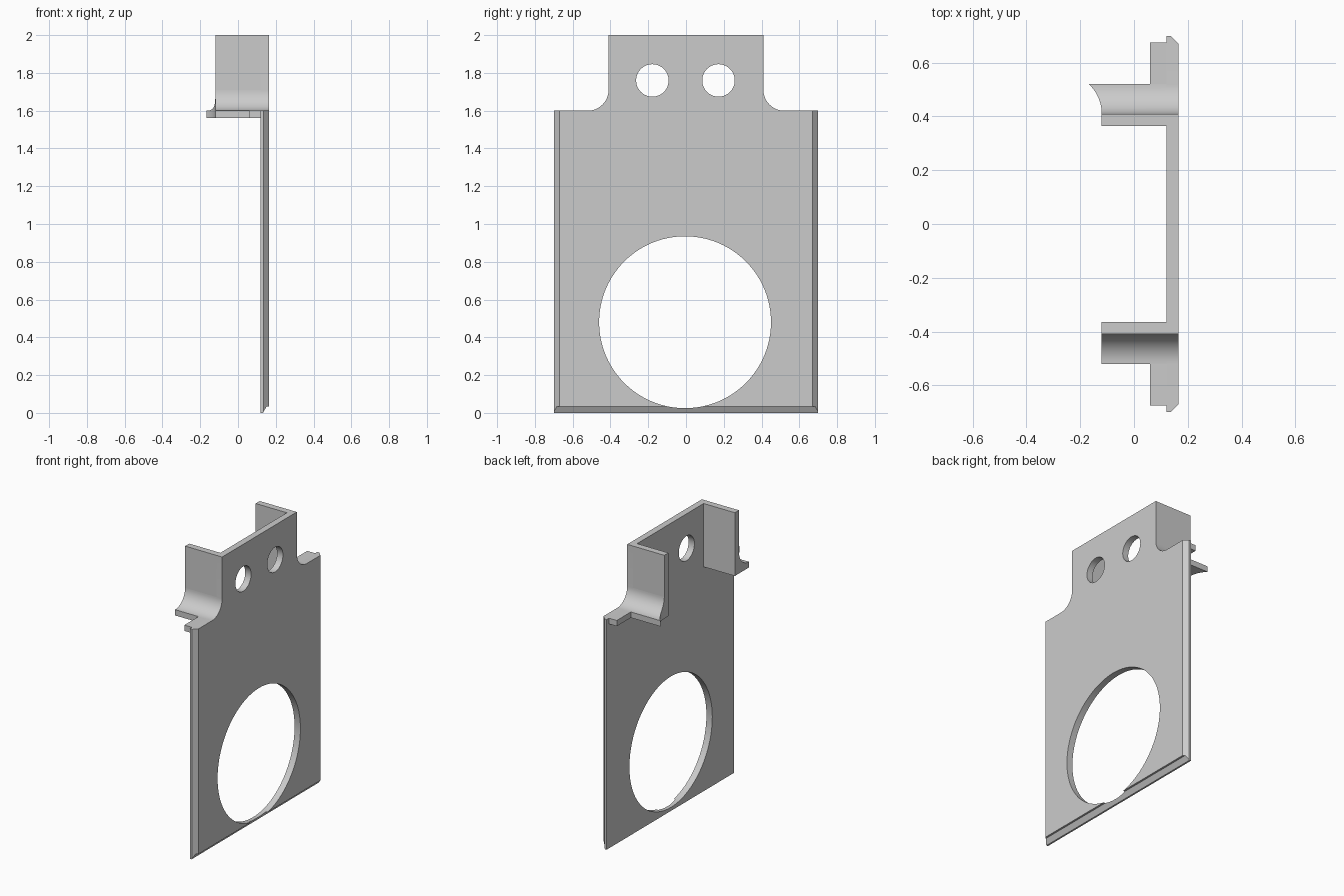
import bpy, bmesh, math
from mathutils import Vector

if "Cube" in bpy.data.objects:
    bpy.data.objects.remove(bpy.data.objects["Cube"])

grey = bpy.data.materials.new("plain grey")
grey.use_nodes = True
grey.diffuse_color = (0.6, 0.6, 0.6, 1)
grey.node_tree.nodes["Principled BSDF"].inputs["Base Color"].default_value = (0.6, 0.6, 0.6, 1)

FRONT, BACK = 0.12, 0.165          # plate thickness range in x
HALF, SHOULDER, TOP = 0.70, 1.6, 2.0
NECK, FILLET, SHEET = 0.41, 0.11, 0.045


def prism(name, points, axis, start, end):
    """Extrude a 2D outline along an axis; points use the other two axes in order."""
    bm = bmesh.new()
    verts = []
    for p in points:
        co = list(p)
        co.insert("xyz".index(axis), start)
        verts.append(bm.verts.new(co))
    face = bm.faces.new(verts)
    new = bmesh.ops.extrude_face_region(bm, geom=[face])["geom"]
    shift = Vector([end - start if a == axis else 0 for a in "xyz"])
    bmesh.ops.translate(bm, vec=shift, verts=[g for g in new if isinstance(g, bmesh.types.BMVert)])
    bmesh.ops.recalc_face_normals(bm, faces=bm.faces)
    mesh = bpy.data.meshes.new(name)
    bm.to_mesh(mesh)
    bm.free()
    mesh.materials.append(grey)
    obj = bpy.data.objects.new(name, mesh)
    bpy.context.collection.objects.link(obj)
    return obj


def arc(cx, cy, r, a0, a1, n):
    angles = [math.radians(a0 + (a1 - a0) * i / n) for i in range(n + 1)]
    return [(cx + r * math.cos(a), cy + r * math.sin(a)) for a in angles]


def cut(obj, cutters):
    for c in cutters:
        mod = obj.modifiers.new("cut", 'BOOLEAN')
        mod.operation, mod.solver, mod.object = 'DIFFERENCE', 'EXACT', c
    bpy.context.view_layer.update()
    graph = bpy.context.evaluated_depsgraph_get()
    mesh = bpy.data.meshes.new_from_object(obj.evaluated_get(graph))
    obj.modifiers.clear()
    obj.data = mesh
    for c in cutters:
        bpy.data.objects.remove(c)


def hole(y, z, r, n):
    return prism("hole_cutter", arc(y, z, r, 0, 360, n)[:-1], "x", 0, 0.3)


# Main plate with filleted shoulders
side = [(HALF, 0), (HALF, SHOULDER)]
side += arc(NECK + FILLET, SHOULDER + FILLET, FILLET, 270, 180, 16) + [(NECK, TOP)]
outline = side + [(-y, z) for y, z in reversed(side)]
plate = prism("plate", outline, "x", FRONT, BACK)

# Round holes, bevelled side edges and stepped bottom edge
cutters = [hole(-0.005, 0.48, 0.455, 96)]
cutters += [hole(y, 1.76, 0.086, 48) for y in (-0.178, 0.172)]
for s in (-1, 1):
    bevel = [(0.135, s * HALF), (0.185, s * 0.65), (0.185, s * 0.75), (0.135, s * 0.75)]
    cutters.append(prism("bevel_cutter", bevel, "z", -0.1, 1.7))
lip = [(0.2, 0.035), (0.152, 0.035), (0.132, 0), (0.132, -0.05), (0.2, -0.05)]
cutters.append(prism("lip_cutter", lip, "y", -0.8, 0.8))
cut(plate, cutters)

# Side walls with flared feet, and small ledges beside them
BASE, FOOT = SHOULDER - 0.04, NECK + FILLET
flare = [(NECK, BASE), (FOOT, BASE)]
flare += arc(FOOT, SHOULDER + FILLET, FILLET, 270, 180, 16)
parts = [plate]
for s, label in ((-1, "front"), (1, "rear")):
    wall = [(NECK - SHEET, BASE), (NECK, BASE), (NECK, TOP), (NECK - SHEET, TOP)]
    parts.append(prism(label + "_wall", [(s * y, z) for y, z in wall], "x", -0.12, FRONT))
    tip = -0.168 if s > 0 else -0.12
    foot = prism(label + "_foot", [(s * y, z) for y, z in flare], "x", tip, FRONT)
    if s > 0:
        # Curved scoop on the longer foot
        cut(foot, [prism("scoop_cutter", arc(-0.27, NECK, 0.15, 0, 360, 96)[:-1], "z", 1.4, 1.9)])
    parts.append(foot)
    ledge = [(0.06, s * FOOT), (FRONT, s * FOOT), (FRONT, s * 0.675), (0.06, s * 0.675)]
    parts.append(prism(label + "_ledge", ledge, "z", BASE, SHOULDER))

# Smooth the curves, keep edges sharp
bpy.ops.object.select_all(action='DESELECT')
for p in parts:
    p.select_set(True)
bpy.context.view_layer.objects.active = plate
bpy.ops.object.shade_smooth_by_angle(angle=math.radians(25))
